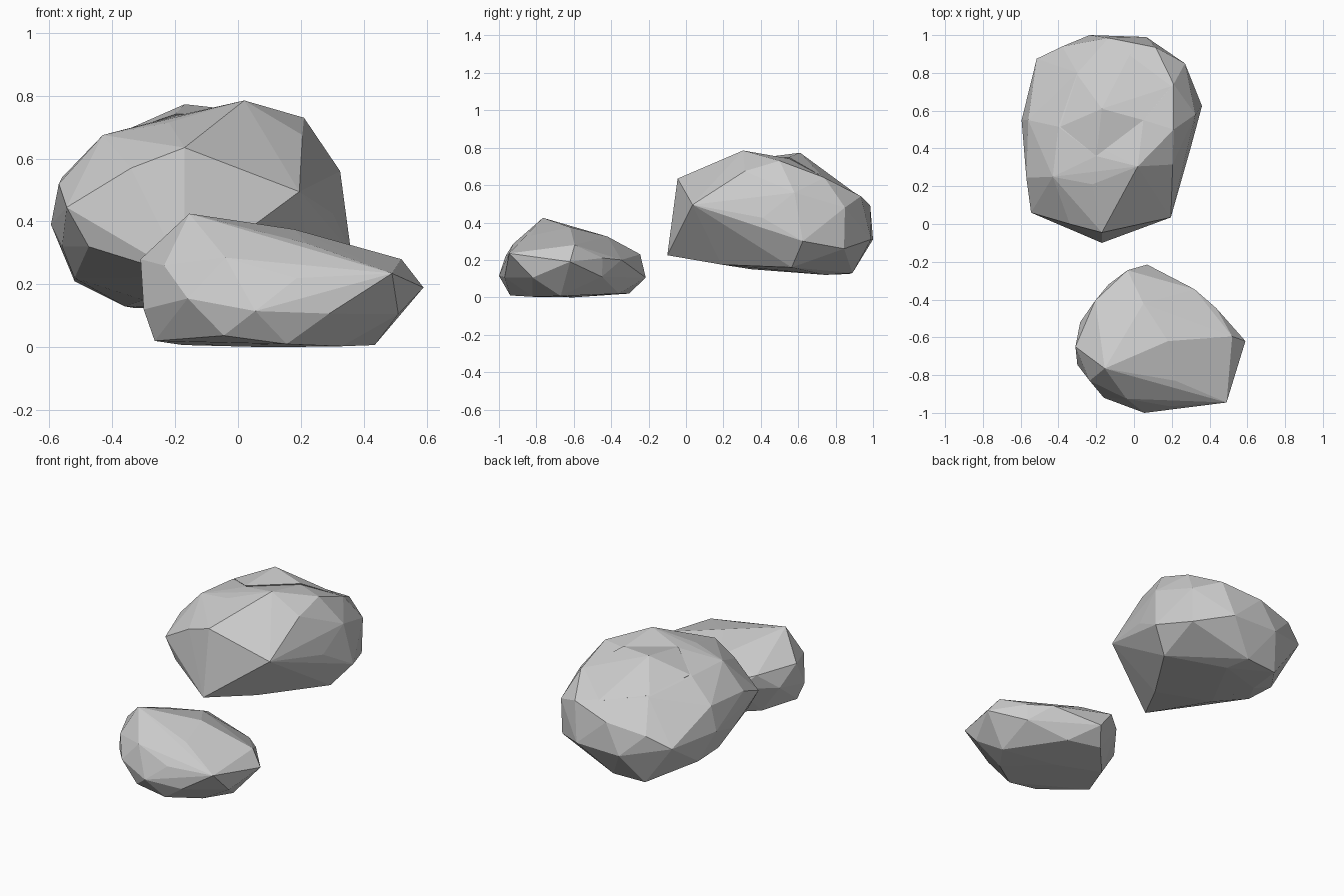
import bpy, bmesh


# Faceted stone: convex hull around its chiselled corner points
def stone(name, corners):
    bm = bmesh.new()
    for p in corners:
        bm.verts.new(p)
    hull = bmesh.ops.convex_hull(bm, input=bm.verts[:])
    junk = {v for v in hull["geom_interior"] + hull["geom_unused"]
            if isinstance(v, bmesh.types.BMVert)}
    bmesh.ops.delete(bm, geom=list(junk), context='VERTS')
    bmesh.ops.recalc_face_normals(bm, faces=bm.faces[:])
    me = bpy.data.meshes.new(name)
    bm.to_mesh(me)
    bm.free()
    ob = bpy.data.objects.new(name, me)
    bpy.context.collection.objects.link(ob)
    return ob


# Small front rock: crown, waist, then flat underside
stone("front_rock", [
    (-.155, -.765, .425), (.18, -.62, .375), (.05, -.42, .325), (-.205, -.405, .27),
    (-.31, -.65, .28), (-.04, -.925, .285), (.52, -.595, .28), (.49, -.945, .235),
    (.22, -.83, .33), (.187, -.965, .22),
    (.435, -.445, .21), (-.035, -.245, .23), (-.135, -.32, .2), (.32, -.345, .2),
    (.59, -.62, .19), (-.285, -.52, .17), (-.235, -.83, .26), (-.16, -.92, .155),
    (-.30, -.745, .12), (.055, -1.0, .115), (.29, -.97, .107), (.51, -.82, .105),
    (.07, -.215, .105), (.43, -.45, .11),
    (.435, -.67, .007), (.33, -.82, .003), (.155, -.94, .01), (-.045, -.935, .037),
    (-.265, -.72, .02), (-.175, -.5, .007), (0, -.305, .02), (.2, -.36, .02), (.1, -.6, 0),
])

# Large back rock
big = stone("back_rock", [
    (.02, .305, .785), (.21, .5, .73), (-.22, .21, .715), (-.2, .36, .735), (.05, .55, .742),
    (.205, .315, .675), (-.43, .25, .675), (-.17, -.045, .635), (-.34, 0, .57), (-.4, .515, .67),
    (.21, .74, .64), (-.3, .8, .62), (.115, .935, .54), (-.56, .55, .54),
    (.325, .58, .56), (.27, .85, .48), (-.135, .985, .49), (-.57, .245, .52),
    (.195, .035, .495), (-.545, .06, .445), (.302, .41, .425), (-.595, .55, .39),
    (-.38, .94, .45), (-.515, .875, .38), (.36, .625, .3), (-.235, 1.0, .31),
    (.065, .99, .31), (-.56, .33, .32), (-.475, .06, .32), (.265, .845, .26),
    (-.52, .62, .21), (-.52, .42, .22), (-.17, -.1, .225), (0, .19, .175), (.245, .565, .16),
    (-.36, .65, .13), (-.33, .875, .125), (-.12, .89, .13), (-.08, .745, .12), (-.3, .35, .15),
])

# Raised chip on the crown of the large rock, with a shallow dent before it
chip = stone("crown_chip", [
    (-.17, .61, .773), (-.2, .36, .741), (.05, .55, .749), (.2, .73, .645),
    (-.3, .79, .628), (-.39, .515, .676), (-.02, .9, .56), (-.15, .6, .5),
])
mod = big.modifiers.new("join_chip", 'BOOLEAN')
mod.operation = 'UNION'
mod.solver = 'EXACT'
mod.object = chip
bpy.context.view_layer.objects.active = big
bpy.ops.object.modifier_apply(modifier=mod.name)
bpy.data.objects.remove(chip)
